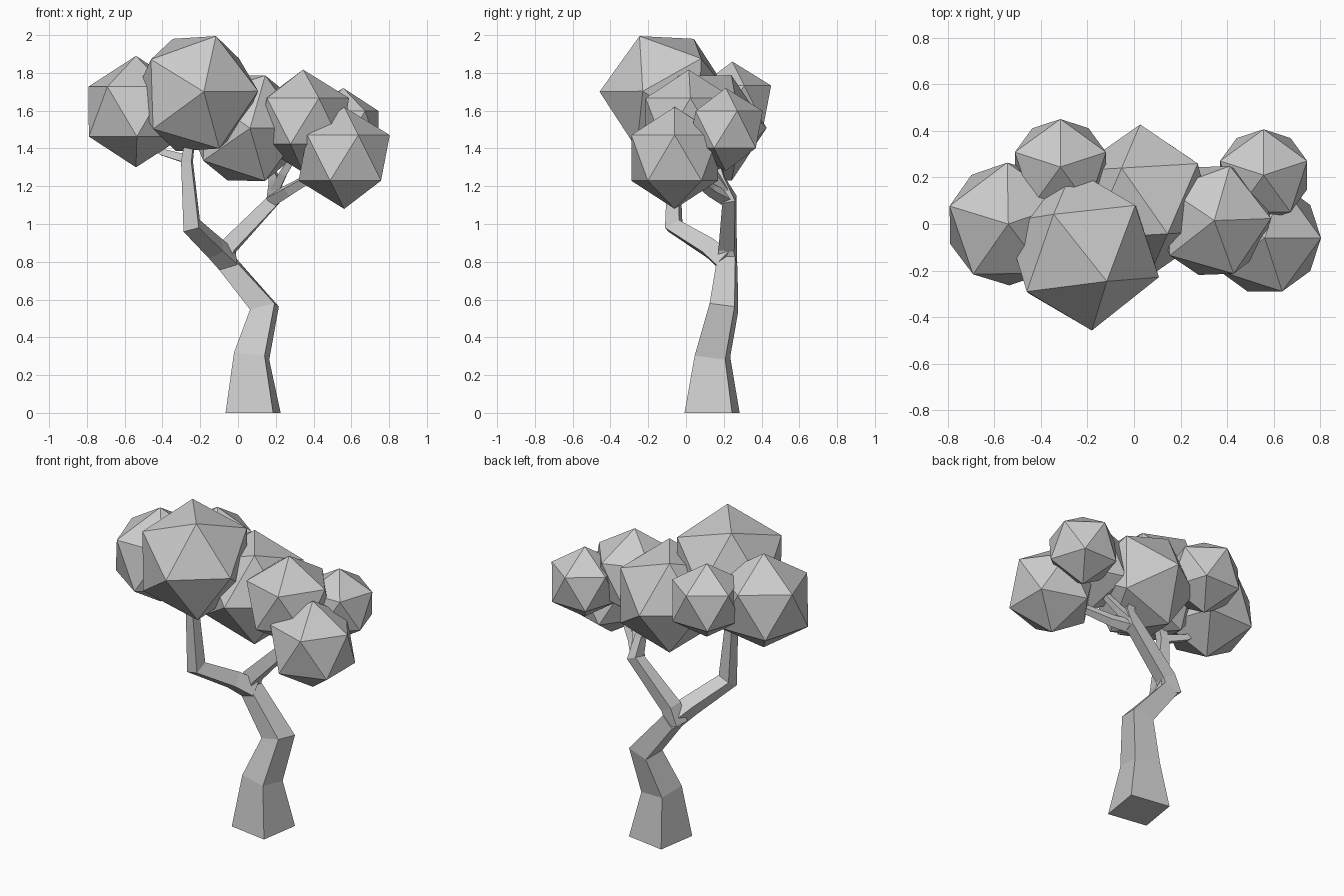
import bpy, bmesh, math
from mathutils import Vector, Matrix

if "Cube" in bpy.data.objects:
    bpy.data.objects.remove(bpy.data.objects["Cube"])


def finish(bm, name):
    bmesh.ops.recalc_face_normals(bm, faces=bm.faces)
    mesh = bpy.data.meshes.new(name)
    bm.to_mesh(mesh)
    bm.free()
    obj = bpy.data.objects.new(name, mesh)
    bpy.context.collection.objects.link(obj)
    return obj


def limb(name, path, spin=-9, flat_start=False):
    """Four-sided tapering limb; path holds (x, y, z, side length)."""
    bm = bmesh.new()
    pts = [Vector(p[:3]) for p in path]
    rings = []
    for i, p in enumerate(pts):
        t = Vector()
        if i > 0:
            t += (p - pts[i - 1]).normalized()
        if i < len(pts) - 1:
            t += (pts[i + 1] - p).normalized()
        if i == 0 and flat_start:
            t = Vector((0, 0, 1))
        q = Vector((0, 0, 1)).rotation_difference(t.normalized())
        r = path[i][3] / math.sqrt(2)
        ring = []
        for k in range(4):
            a = math.radians(spin + 45 + 90 * k)
            ring.append(bm.verts.new(p + q @ Vector((r * math.cos(a), r * math.sin(a), 0))))
        rings.append(ring)
    for a, b in zip(rings, rings[1:]):
        for k in range(4):
            bm.faces.new((a[k], a[(k + 1) % 4], b[(k + 1) % 4], b[k]))
    bm.faces.new(rings[0])
    bm.faces.new(rings[-1])
    return finish(bm, name)


def leaf_ball(name, centre, radius, spin=0, corner=(0, 0, 1), neighbour=None):
    """Icosahedron with one corner along `corner`, the next towards `neighbour`."""
    if neighbour is None:
        a = math.radians(spin)
        neighbour = (math.cos(a), math.sin(a), 0.5)
    z = Vector(corner).normalized()
    n = Vector(neighbour)
    x = (n - z * n.dot(z)).normalized()
    rot = Matrix((x, z.cross(x), z)).transposed().to_4x4()
    bm = bmesh.new()
    bmesh.ops.create_icosphere(bm, subdivisions=1, radius=radius,
                               matrix=Matrix.Translation(centre) @ rot)
    return finish(bm, name)


# Crooked trunk
limb("trunk", [(0.08, 0.138, 0.0, 0.255), (0.072, 0.14, 0.30, 0.165),
               (0.14, 0.20, 0.555, 0.135), (-0.065, 0.22, 0.80, 0.095)],
     spin=9 - 18, flat_start=True)

# Left branch and its twigs
limb("left_branch", [(-0.05, 0.21, 0.80, 0.10), (-0.12, 0.13, 0.87, 0.09),
                     (-0.245, -0.065, 0.99, 0.085), (-0.27, -0.065, 1.33, 0.055),
                     (-0.25, -0.08, 1.48, 0.045)])
limb("left_twig", [(-0.26, -0.065, 1.34, 0.045), (-0.40, -0.02, 1.38, 0.035),
                   (-0.48, 0.0, 1.44, 0.03)])

# Right branch and its twigs
limb("right_branch", [(-0.09, 0.22, 0.78, 0.09), (-0.05, 0.22, 0.88, 0.085),
                      (0.19, 0.23, 1.13, 0.07), (0.19, 0.18, 1.24, 0.05),
                      (0.14, 0.15, 1.36, 0.035)])
limb("right_low_twig", [(0.18, 0.22, 1.13, 0.06), (0.27, 0.13, 1.18, 0.05),
                        (0.44, 0.0, 1.28, 0.035)])
limb("right_high_twig", [(0.19, 0.21, 1.17, 0.05), (0.24, 0.14, 1.27, 0.04),
                         (0.31, 0.08, 1.38, 0.03)])

# Foliage clumps, upright ones first
leaf_ball("left_foliage", (-0.54, 0.0, 1.595), 0.295, 19)
leaf_ball("back_left_foliage", (-0.316, 0.245, 1.63), 0.23, 18)
leaf_ball("right_upper_foliage", (0.345, 0.015, 1.545), 0.272, 2)
leaf_ball("back_right_foliage", (0.557, 0.21, 1.50), 0.22, 18)
leaf_ball("right_lower_foliage", (0.562, -0.06, 1.35), 0.27, 0)
leaf_ball("front_foliage", (-0.222, -0.11, 1.69), 0.35,
          corner=(0.04, -0.34, 0.01), neighbour=(0.105, -0.12, 0.31))
leaf_ball("centre_foliage", (0.045, 0.10, 1.508), 0.328,
          corner=(0.10, -0.143, 0.28), neighbour=(-0.10, 0.143, 0.28))
